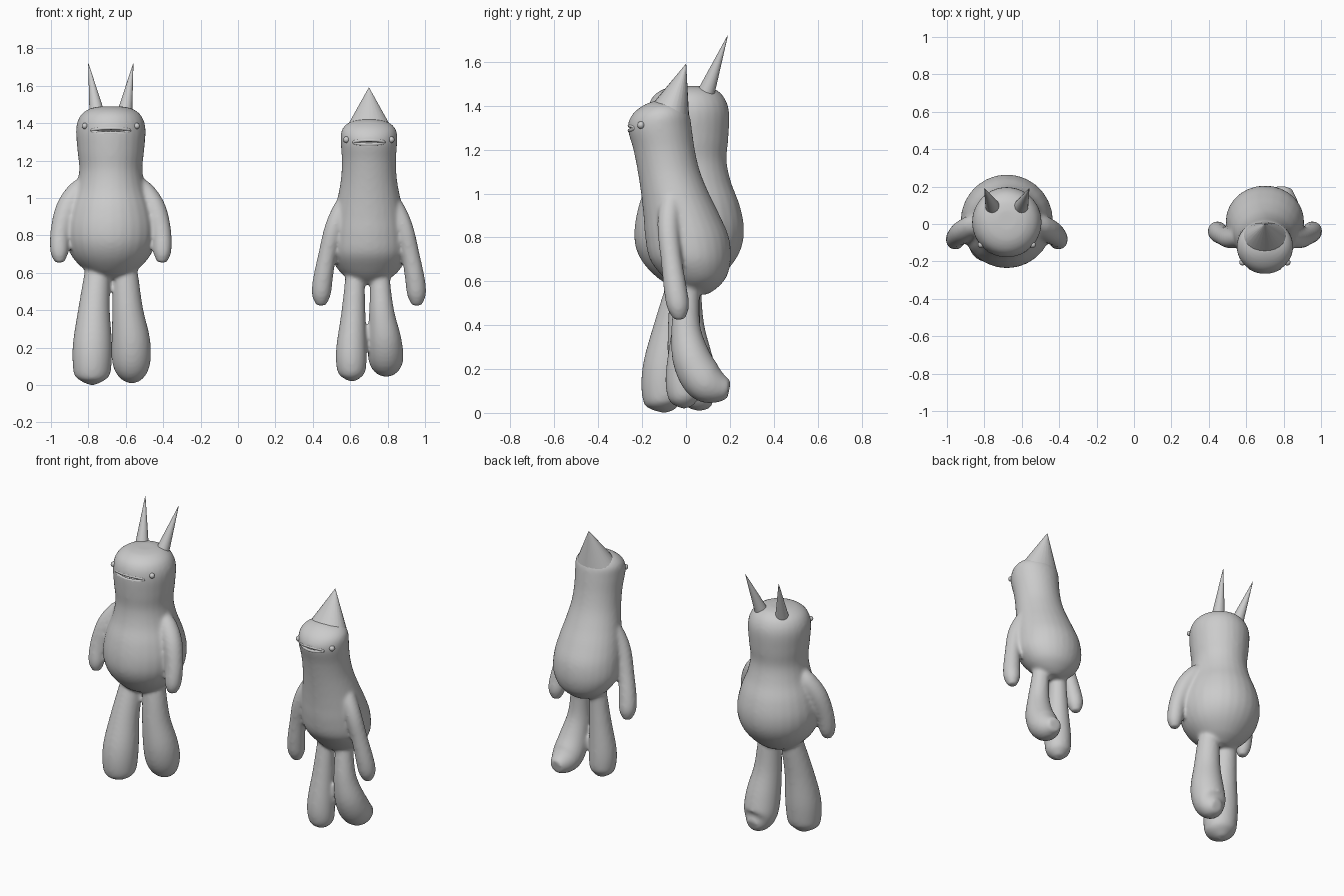
import bpy, bmesh, math
from mathutils import Vector

if "Cube" in bpy.data.objects:
    bpy.data.objects.remove(bpy.data.objects["Cube"])

DOWN = Vector((0, 0, -1))
SIDES = 28


def refine(rings, n=4):
    """Round out a ring list with Catmull-Rom interpolation."""
    out = []
    for i in range(len(rings) - 1):
        p = [rings[max(0, min(j, len(rings) - 1))] for j in (i - 1, i, i + 1, i + 2)]
        for k in range(n):
            t = k / n
            out.append([0.5 * (2 * b + (c - a) * t + (2 * a - 5 * b + 4 * c - d) * t * t
                               + (3 * b - a - 3 * c + d) * t ** 3) for a, b, c, d in zip(*p)])
    return out + [list(rings[-1])]


def loft(bm, rings, upright=False, grow=0.003):
    """Skin a closed tube through rings (x, y, z, rx, ry), listed from top to bottom."""
    rings = refine(rings)
    pts = [Vector(r[:3]) for r in rings]
    loops = []
    for i, r in enumerate(rings):
        tangent = pts[min(i + 1, len(pts) - 1)] - pts[max(i - 1, 0)]
        q = DOWN.rotation_difference(DOWN if upright else tangent.normalized())
        loop = []
        for k in range(SIDES):
            a = 2 * math.pi * k / SIDES
            off = Vector(((r[3] + grow) * math.cos(a), (r[4] + grow) * math.sin(a), 0))
            loop.append(bm.verts.new(pts[i] + q @ off))
        loops.append(loop)
    for a, b in zip(loops, loops[1:]):
        for k in range(SIDES):
            n = (k + 1) % SIDES
            bm.faces.new((a[k], a[n], b[n], b[k]))
    bm.faces.new(loops[0])
    bm.faces.new(loops[-1])


def make_object(name, bm):
    bmesh.ops.recalc_face_normals(bm, faces=bm.faces)
    me = bpy.data.meshes.new(name)
    bm.to_mesh(me)
    bm.free()
    me.shade_smooth()
    ob = bpy.data.objects.new(name, me)
    bpy.context.collection.objects.link(ob)
    return ob


def ball(name, loc, scale):
    bm = bmesh.new()
    bmesh.ops.create_uvsphere(bm, u_segments=24, v_segments=12, radius=1)
    for v in bm.verts:
        v.co = Vector([c * s for c, s in zip(v.co, scale)])
    ob = make_object(name, bm)
    ob.location = loc
    return ob


def horn(name, base, tip, radius, widen=1.0):
    base, tip = Vector(base), Vector(tip)
    bm = bmesh.new()
    bmesh.ops.create_cone(bm, cap_ends=True, segments=24, radius1=radius, radius2=0.001,
                          depth=(tip - base).length)
    ob = make_object(name, bm)
    ob.location = (base + tip) / 2
    ob.rotation_mode = 'QUATERNION'
    ob.rotation_quaternion = Vector((0, 0, 1)).rotation_difference((tip - base).normalized())
    ob.scale.x = widen
    bpy.context.view_layer.objects.active = ob
    ob.select_set(True)
    bpy.ops.object.shade_smooth_by_angle()
    ob.select_set(False)


def creature(name, cx, torso, arm, legs, mouth, eye):
    # torso, arms and legs fused into one soft body
    bm = bmesh.new()
    loft(bm, [(cx, y, z, rx, ry) for z, y, rx, ry in torso], upright=True)
    for s in (-1, 1):
        loft(bm, [(cx + s * x, y, z, r, r) for x, y, z, r in arm])
    for leg in legs:
        loft(bm, [(cx + x, y, z, r, r) for x, y, z, r in leg])
    body = make_object(name + "_body", bm)
    m = body.modifiers.new("fuse", 'REMESH')
    m.mode, m.voxel_size, m.use_smooth_shade = 'VOXEL', 0.01, True
    m = body.modifiers.new("soften", 'SMOOTH')
    m.factor, m.iterations = 0.5, 10

    # mouth slit cut into the face
    w, h, z, cy, rx, ry = mouth
    face = lambda x: cy - ry * math.sqrt(1 - (x / rx) ** 2)
    cutter = ball(name + "_mouth_cutter", (cx, face(0) + 0.005, z), (w, 0.055, h))
    cutter.hide_render = True
    cutter.hide_set(True)
    m = body.modifiers.new("mouth", 'BOOLEAN')
    m.operation, m.solver, m.object = 'DIFFERENCE', 'EXACT', cutter

    # lips follow the curve of the face
    cu = bpy.data.curves.new(name + "_lips", 'CURVE')
    cu.dimensions, cu.bevel_depth, cu.bevel_resolution = '3D', 0.009, 2
    sp = cu.splines.new('POLY')
    sp.points.add(35)
    sp.use_cyclic_u = True
    for i, p in enumerate(sp.points):
        a = 2 * math.pi * i / 36
        x = w * math.cos(a)
        p.co = (cx + x, face(x) + 0.006, z + h * math.sin(a), 1)
    bpy.context.collection.objects.link(bpy.data.objects.new(name + "_lips", cu))

    # eyes
    for s, side in ((-1, "right"), (1, "left")):
        ball(f"{name}_{side}_eye", (cx + s * eye[0], eye[1], eye[2]), (eye[3],) * 3)


# stout creature with two horns
creature(
    "stout", -0.68,
    torso=[(1.49, .02, .05, .05), (1.478, .015, .11, .11), (1.44, .01, .16, .16), (1.37, .01, .183, .184),
           (1.25, .01, .175, .18), (1.15, .01, .166, .172), (1.05, .013, .185, .19),
           (.95, .015, .222, .226), (.85, .015, .243, .246), (.76, .012, .236, .24),
           (.68, .01, .20, .20), (.61, .01, .13, .13), (.57, .01, .06, .06)],
    arm=[(.13, 0, 1.08, .04), (.18, -.01, 1.03, .055), (.235, -.04, .94, .058), (.27, -.07, .82, .05),
         (.275, -.09, .71, .045), (.27, -.095, .655, .022)],
    legs=[[(-.07, 0, .68, .055), (-.075, -.02, .58, .066), (-.09, -.06, .4, .082), (-.098, -.09, .22, .102),
           (-.1, -.1, .1, .1), (-.1, -.09, .045, .085), (-.1, -.08, .005, .02)],
          [(.07, .01, .68, .055), (.078, .0, .58, .066), (.09, .0, .4, .08), (.107, .02, .24, .1),
           (.11, .045, .13, .1), (.113, .08, .08, .08), (.115, .125, .06, .035)]],
    mouth=(.10, .013, 1.36, .01, .184, .184),
    eye=(.139, -.111, 1.385, .016))
for s, side in ((-1, "right"), (1, "left")):
    horn(f"stout_{side}_horn", (-0.68 + s * .07, .08, 1.43), (-0.68 + s * .12, .19, 1.72), .044)

# slim creature, head leaning forward, one broad horn
creature(
    "slim", 0.70,
    torso=[(1.42, -.1, .05, .05), (1.40, -.105, .11, .09), (1.36, -.115, .144, .127), (1.30, -.12, .148, .143),
           (1.2, -.1, .142, .137), (1.1, -.078, .147, .139), (1.0, -.05, .165, .152), (.9, -.02, .187, .171),
           (.8, .005, .203, .188), (.7, .02, .203, .182), (.62, .04, .165, .142),
           (.57, .045, .11, .095), (.54, .045, .05, .05)],
    arm=[(.11, -.06, 1.01, .035), (.15, -.075, .93, .046), (.19, -.08, .83, .047), (.222, -.067, .7, .045),
         (.247, -.048, .56, .05), (.255, -.035, .48, .047), (.255, -.03, .425, .022)],
    legs=[[(-.07, .02, .62, .05), (-.076, .01, .53, .052), (-.084, -.0, .37, .063), (-.094, -.01, .2, .078),
           (-.094, -.01, .11, .078), (-.09, .0, .06, .065), (-.088, .01, .025, .02)],
          [(.06, .02, .62, .05), (.061, .005, .52, .053), (.07, .0, .38, .065), (.084, .025, .25, .085),
           (.09, .075, .155, .092), (.094, .13, .12, .078), (.1, .195, .105, .04)]],
    mouth=(.08, .011, 1.298, -.12, .148, .143),
    eye=(.12, -.205, 1.312, .017))
horn("slim_horn", (0.70, -.076, 1.362), (0.70, 0, 1.59), .096, widen=1.34)
